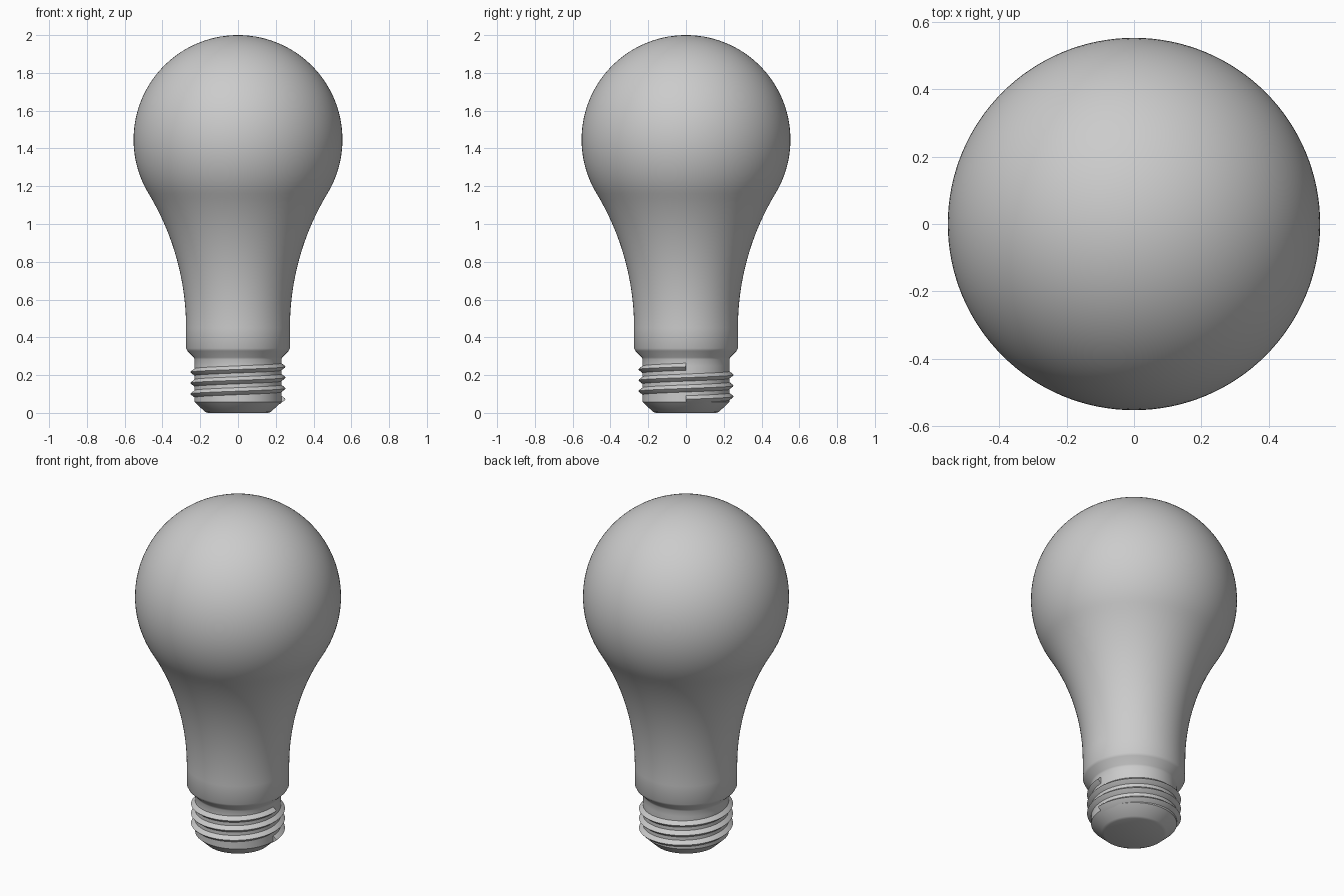
import bpy, bmesh
from math import sin, cos, tau, pi, atan2, radians
from mathutils import Vector

cube = bpy.data.objects.get("Cube")
if cube:
    bpy.data.objects.remove(cube)

grey = bpy.data.materials.new("light grey")
grey.use_nodes = True
colour = (0.6, 0.6, 0.6, 1)
grey.diffuse_color = colour
grey.node_tree.nodes["Principled BSDF"].inputs["Base Color"].default_value = colour


def finish(name, bm):
    bmesh.ops.recalc_face_normals(bm, faces=bm.faces)
    mesh = bpy.data.meshes.new(name)
    bm.to_mesh(mesh)
    bm.free()
    mesh.materials.append(grey)
    obj = bpy.data.objects.new(name, mesh)
    bpy.context.collection.objects.link(obj)
    bpy.ops.object.select_all(action='DESELECT')
    obj.select_set(True)
    bpy.context.view_layer.objects.active = obj
    bpy.ops.object.shade_smooth_by_angle(angle=radians(30))
    return obj


def lathe(name, profile, steps=128):
    bm = bmesh.new()
    verts = [bm.verts.new((r, 0, z)) for r, z in profile]
    edges = [bm.edges.new(pair) for pair in zip(verts, verts[1:])]
    bmesh.ops.spin(bm, geom=verts + edges, cent=(0, 0, 0), axis=(0, 0, 1),
                   angle=tau, steps=steps, use_duplicate=False)
    bmesh.ops.remove_doubles(bm, verts=bm.verts, dist=0.0002)
    return finish(name, bm)


def arc(cx, cz, r, a, b, n):
    return [(cx + r * cos(a + (b - a) * i / n), cz + r * sin(a + (b - a) * i / n))
            for i in range(n + 1)]


# Glass bulb: a ball blending tangentially into a concave neck
ball_r, neck_r, neck_z = 0.553, 0.275, 0.45
ball_z = 2 - ball_r
drop = ball_z - neck_z
flare = (drop ** 2 + neck_r ** 2 - ball_r ** 2) / (2 * (ball_r - neck_r))
joint = atan2(-drop, neck_r + flare)
neck = arc(neck_r + flare, neck_z, flare, pi, pi + joint, 24)
ball = arc(0, ball_z, ball_r, joint, pi / 2, 48)
collar = [(0.23, 0.25), (0.23, 0.283), (0.234, 0.294), (0.268, 0.328), (0.275, 0.342)]
lathe("bulb", collar + neck + ball[1:-1] + [(0, 2)])

# Screw base with a chamfered foot
lathe("screw_base", [(0, 0), (0.16, 0), (0.175, 0.006), (0.23, 0.058), (0.23, 0.25)])

# Helical thread: three turns of a ridge section, capped at both ends
turns, steps, start_z, pitch = 3, 96, 0.072, 0.0575
section = [(0.222, -0.025), (0.248, -0.005), (0.252, 0), (0.248, 0.005), (0.222, 0.025)]
bm = bmesh.new()
rings = []
for i in range(turns * steps + 1):
    a = tau * i / steps
    z = start_z + pitch * i / steps
    rings.append([bm.verts.new((r * cos(a), r * sin(a), z + h)) for r, h in section])
for low, high in zip(rings, rings[1:]):
    for k in range(len(section)):
        m = (k + 1) % len(section)
        bm.faces.new((low[k], low[m], high[m], high[k]))
bm.faces.new(rings[0])
bm.faces.new(rings[-1])
finish("screw_thread", bm)
